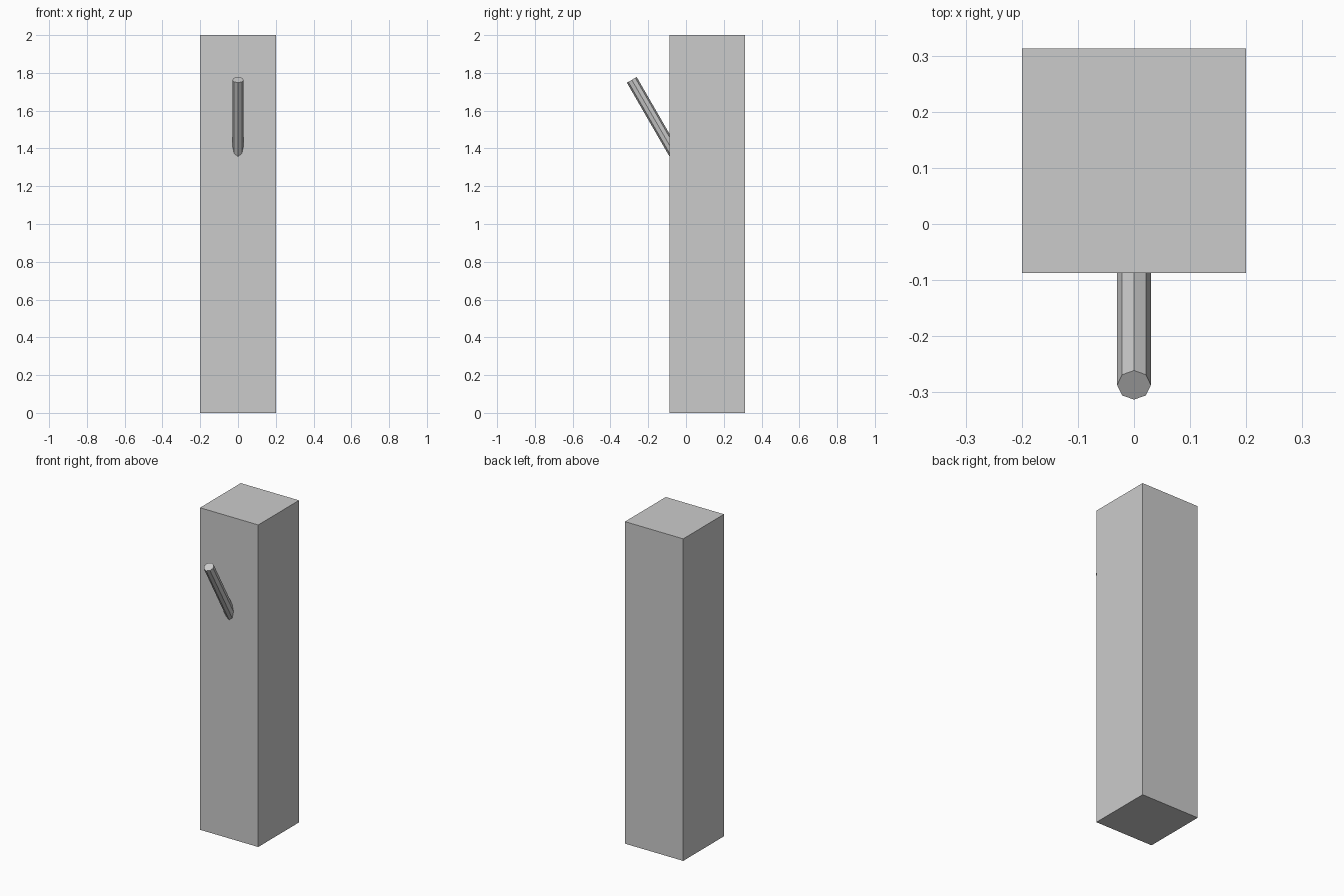
import bpy
from math import radians
from mathutils import Vector, Matrix

if "Cube" in bpy.data.objects:
    bpy.data.objects.remove(bpy.data.objects["Cube"])

# Square post
bpy.ops.mesh.primitive_cube_add(size=1, location=(0, 0.113, 1))
post = bpy.context.object
post.name = "post"
post.scale = (0.4, 0.4, 2)

# Eight-sided peg, leaning 30 degrees out of the front face and sunk into the post
tilt = radians(30)
length = 0.5
axis = Matrix.Rotation(tilt, 3, 'X') @ Vector((0, 0, 1))
tip = Vector((0, -0.287, 1.763))
bpy.ops.mesh.primitive_cylinder_add(vertices=8, radius=0.03, depth=length,
                                    location=tip - axis * length / 2,
                                    rotation=(tilt, 0, 0))
bpy.context.object.name = "peg"
